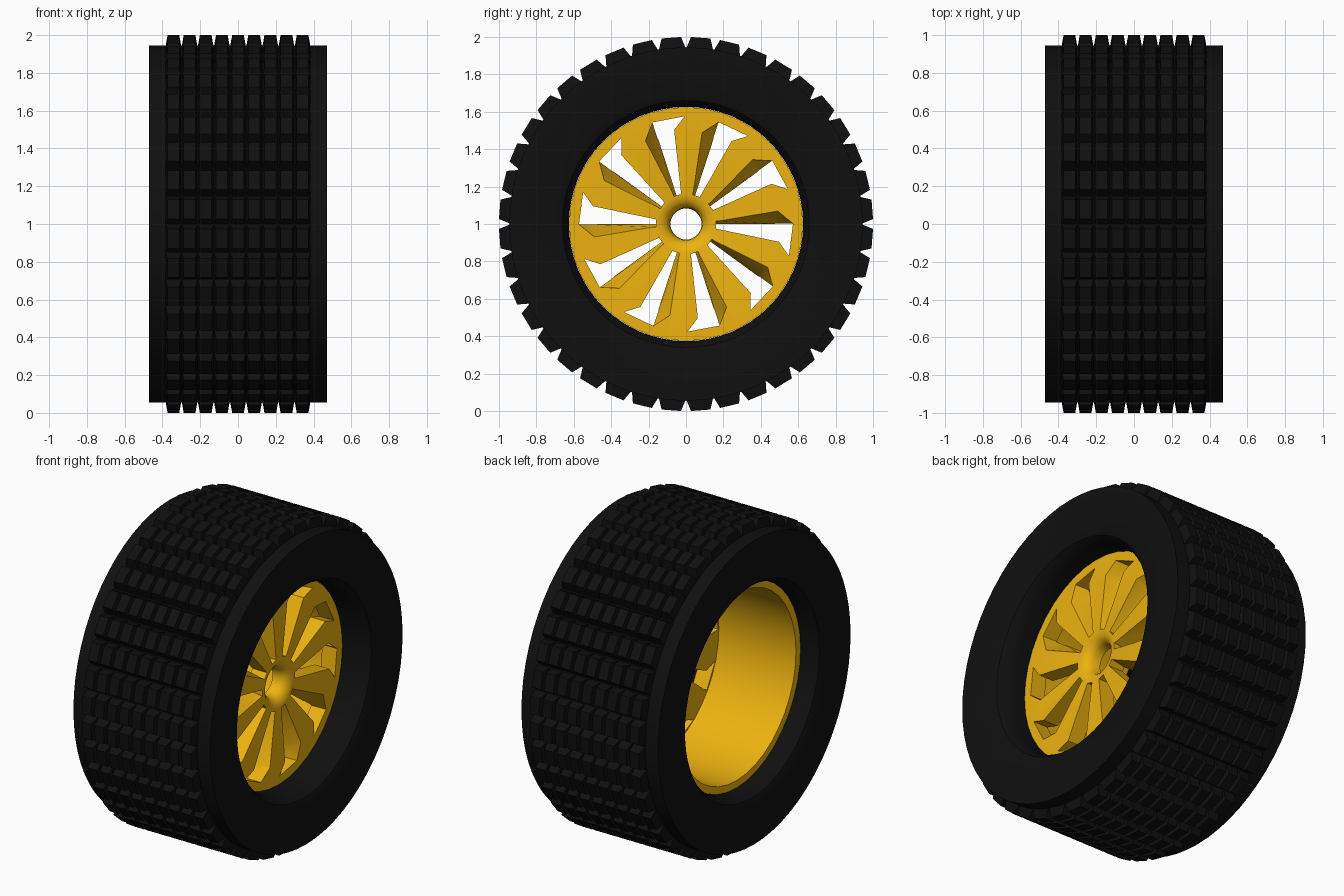
import bpy, bmesh, math

if "Cube" in bpy.data.objects:
    bpy.data.objects.remove(bpy.data.objects["Cube"])

def material(name, color):
    m = bpy.data.materials.new(name)
    m.diffuse_color = (*color, 1)
    m.use_nodes = True
    m.node_tree.nodes["Principled BSDF"].inputs["Base Color"].default_value = m.diffuse_color
    return m

RUBBER = material("black_rubber", (0.005, 0.005, 0.005))
GOLD = material("gold_paint", (0.85, 0.45, 0.005))

def polar(x, r, a, t=0.0):
    """Point at radius r and angle a round the axle, shifted sideways by t."""
    return (x, r * math.cos(a) + t * math.sin(a), 1 + r * math.sin(a) - t * math.cos(a))

def make(name, bm, mat):
    bmesh.ops.recalc_face_normals(bm, faces=bm.faces)
    me = bpy.data.meshes.new(name)
    bm.to_mesh(me)
    bm.free()
    ob = bpy.data.objects.new(name, me)
    bpy.context.collection.objects.link(ob)
    me.materials.append(mat)
    return ob

def select(ob):
    bpy.ops.object.select_all(action='DESELECT')
    ob.select_set(True)
    bpy.context.view_layer.objects.active = ob

def smooth(ob, deg=35):
    select(ob)
    bpy.ops.object.shade_smooth_by_angle(angle=math.radians(deg))

def lathe(name, profile, n, mat):
    """Spin a closed (x, r) profile round the axle."""
    bm = bmesh.new()
    rings = [[bm.verts.new(polar(x, r, 2 * math.pi * i / n)) for x, r in profile] for i in range(n)]
    k = len(profile)
    for i in range(n):
        a, b = rings[i], rings[(i + 1) % n]
        for j in range(k):
            bm.faces.new((a[j], a[(j + 1) % k], b[(j + 1) % k], b[j]))
    return make(name, bm, mat)

def loft(bm, front, back):
    """Closed solid between two matching outlines."""
    f = [bm.verts.new(p) for p in front]
    b = [bm.verts.new(p) for p in back]
    n = len(f)
    bm.faces.new(f)
    bm.faces.new(b[::-1])
    for i in range(n):
        bm.faces.new((f[i], b[i], b[(i + 1) % n], f[(i + 1) % n]))

# Tyre carcass with rolled inner lips
side = [(0.28, 0.626), (0.37, 0.626), (0.42, 0.636), (0.455, 0.66), (0.47, 0.70), (0.47, 0.945)]
tyre = lathe("tyre", side + [(-x, r) for x, r in reversed(side)], 64, RUBBER)
smooth(tyre)

# Tread blocks: tapered knobs in rows and columns
ROWS, COLS, PITCH = 40, 9, 0.0855
bm = bmesh.new()
for i in range(ROWS):
    a = 2 * math.pi * (i + 0.5) / ROWS
    for j in range(COLS):
        x = (j - (COLS - 1) / 2) * PITCH
        def rect(r, hx, ht):
            return [polar(x + sx * hx, r, a, st * ht) for sx, st in ((-1, -1), (1, -1), (1, 1), (-1, 1))]
        loft(bm, rect(0.999, 0.031, 0.052), rect(0.935, 0.042, 0.073))
make("tread_blocks", bm, RUBBER)

# Rim: barrel, face disc and dished hub in one profile
FRONT, BACK = 0.28, 0.18
rim = lathe("rim", [(-0.35, 0.625), (FRONT, 0.625), (FRONT, 0.155), (0.272, 0.125), (0.255, 0.102),
                    (0.23, 0.087), (BACK, 0.083), (BACK, 0.58), (-0.35, 0.58)], 40, GOLD)

# Ten hooked slots with one slanted wall, cut through the face
slot_front = [(0.55, 0.17), (0.497, 0.095), (0.16, 0.025), (0.16, -0.017), (0.487, -0.072), (0.572, -0.002)]
slot_back = slot_front[:3] + [(0.16, 0.0), (0.487, 0.0), (0.572, 0.0)]
bm = bmesh.new()
for i in range(10):
    a = 2 * math.pi * i / 10
    loft(bm, [polar(FRONT + 0.005, r, a, t) for r, t in slot_front],
         [polar(BACK - 0.005, r, a, t) for r, t in slot_back])
cutter = make("slot_cutter", bm, GOLD)
cutter.hide_render = True

mod = rim.modifiers.new("slots", 'BOOLEAN')
mod.operation = 'DIFFERENCE'
mod.solver = 'EXACT'
mod.object = cutter
select(rim)
bpy.ops.object.modifier_apply(modifier=mod.name)
bpy.data.objects.remove(cutter)
smooth(rim, 30)
